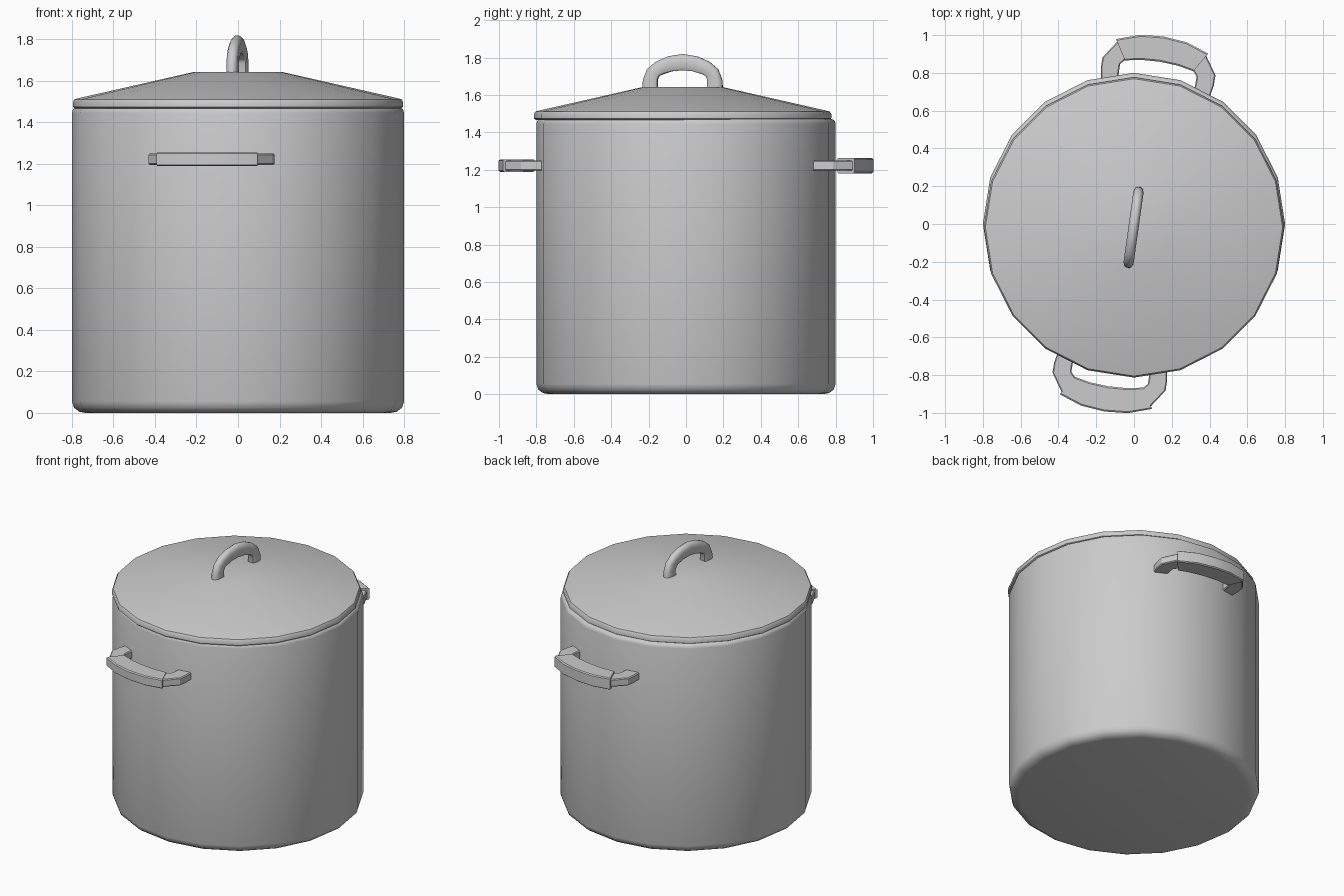
import bpy, bmesh
from math import pi, sin, cos, radians
from mathutils import Matrix

if "Cube" in bpy.data.objects:
    bpy.data.objects.remove(bpy.data.objects["Cube"])

SIDES = 20


def finish(name, bm, angle):
    bmesh.ops.recalc_face_normals(bm, faces=bm.faces)
    mesh = bpy.data.meshes.new(name)
    bm.to_mesh(mesh)
    bm.free()
    ob = bpy.data.objects.new(name, mesh)
    bpy.context.collection.objects.link(ob)
    bpy.ops.object.select_all(action='DESELECT')
    ob.select_set(True)
    bpy.context.view_layer.objects.active = ob
    bpy.ops.object.shade_smooth_by_angle(angle=radians(angle))
    return ob


def bridge(bm, a, b):
    n = len(a)
    for i in range(n):
        bm.faces.new((a[i], a[(i + 1) % n], b[(i + 1) % n], b[i]))


def lathe(name, profile, centre_y=0.0):
    """Revolve (radius, z) points and cap both ends with a flat disc."""
    bm = bmesh.new()
    rings = [[bm.verts.new((r * cos(2 * pi * i / SIDES),
                            centre_y + r * sin(2 * pi * i / SIDES), z))
              for i in range(SIDES)] for r, z in profile]
    for a, b in zip(rings, rings[1:]):
        bridge(bm, a, b)
    bm.faces.new(rings[0])
    bm.faces.new(rings[-1])
    return finish(name, bm, 40)


def mirrored(half):
    """Complete a half path of (outer u, outer v, inner u, inner v)."""
    return half + [(-a, b, -c, d) for a, b, c, d in reversed(half) if a > 0]


def sweep(name, stations, section, matrix, angle):
    """Sweep a (fraction from inner to outer, thickness) section along a path."""
    bm = bmesh.new()
    rings = []
    for ou, ov, iu, iv in stations:
        rings.append([bm.verts.new((iu + (ou - iu) * t, iv + (ov - iv) * t, w))
                      for t, w in section])
    for a, b in zip(rings, rings[1:]):
        bridge(bm, a, b)
    bm.faces.new(rings[0])
    bm.faces.new(rings[-1])
    bm.transform(matrix)
    return finish(name, bm, angle)


def bar(h, c=0.006):
    """Chamfered rectangular section of half thickness h."""
    e = 0.06
    return [(e, -h), (1 - e, -h), (1, -h + c), (1, h - c),
            (1 - e, h), (e, h), (0, h - c), (0, -h + c)]


# Pot body, hollow inside
lathe("pot_body", [(0.735, 0.0), (0.765, 0.006), (0.79, 0.025), (0.80, 0.055),
                   (0.80, 1.445), (0.795, 1.462), (0.78, 1.472),
                   (0.76, 1.472), (0.76, 0.03)])

# Lid, sitting slightly off centre
lathe("lid", [(0.76, 1.466), (0.785, 1.466), (0.795, 1.474), (0.795, 1.498),
              (0.787, 1.511), (0.765, 1.517), (0.21, 1.643)], -0.018)

# Lid handle: arch with a rounded outer side
arch = mirrored([(0.217, 1.62, 0.135, 1.62), (0.214, 1.68, 0.135, 1.685),
                 (0.192, 1.737, 0.125, 1.703), (0.145, 1.777, 0.10, 1.713),
                 (0.08, 1.806, 0.055, 1.727), (0.0, 1.819, 0.0, 1.732)])
round_bar = [(0, -0.02), (0.1, -0.027), (0.7, -0.027), (0.9, -0.02), (1, -0.008),
             (1, 0.008), (0.9, 0.02), (0.7, 0.027), (0.1, 0.027), (0, 0.02)]
upright = Matrix(((0, 0, 1, 0), (1, 0, 0, -0.018), (0, 1, 0, 0), (0, 0, 0, 1)))
sweep("lid_handle", arch, round_bar, Matrix.Rotation(radians(-8), 4, 'Z') @ upright, 45)

# Side handles: two mounting legs and a grip each, the back grip thicker
leg = [(0.285, 0.70, 0.20, 0.70), (0.303, 0.79, 0.205, 0.785),
       (0.303, 0.845, 0.205, 0.825), (0.235, 0.945, 0.175, 0.858)]
grip = mirrored([(0.247, 0.952, 0.183, 0.848), (0.125, 0.994, 0.10, 0.864),
                 (0.0, 1.005, 0.0, 0.870)])
for side, turn, half in (("back", 0, 0.041), ("front", pi, 0.033)):
    place = (Matrix.Translation((0, 0, 1.222))
             @ Matrix.Rotation(turn - radians(9), 4, 'Z'))
    sweep(side + "_handle_grip", grip, bar(half), place, 30)
    for s, label in ((1, "a"), (-1, "b")):
        path = [(s * a, b, s * c, d) for a, b, c, d in leg]
        sweep(f"{side}_handle_leg_{label}", path, bar(0.027), place, 30)
